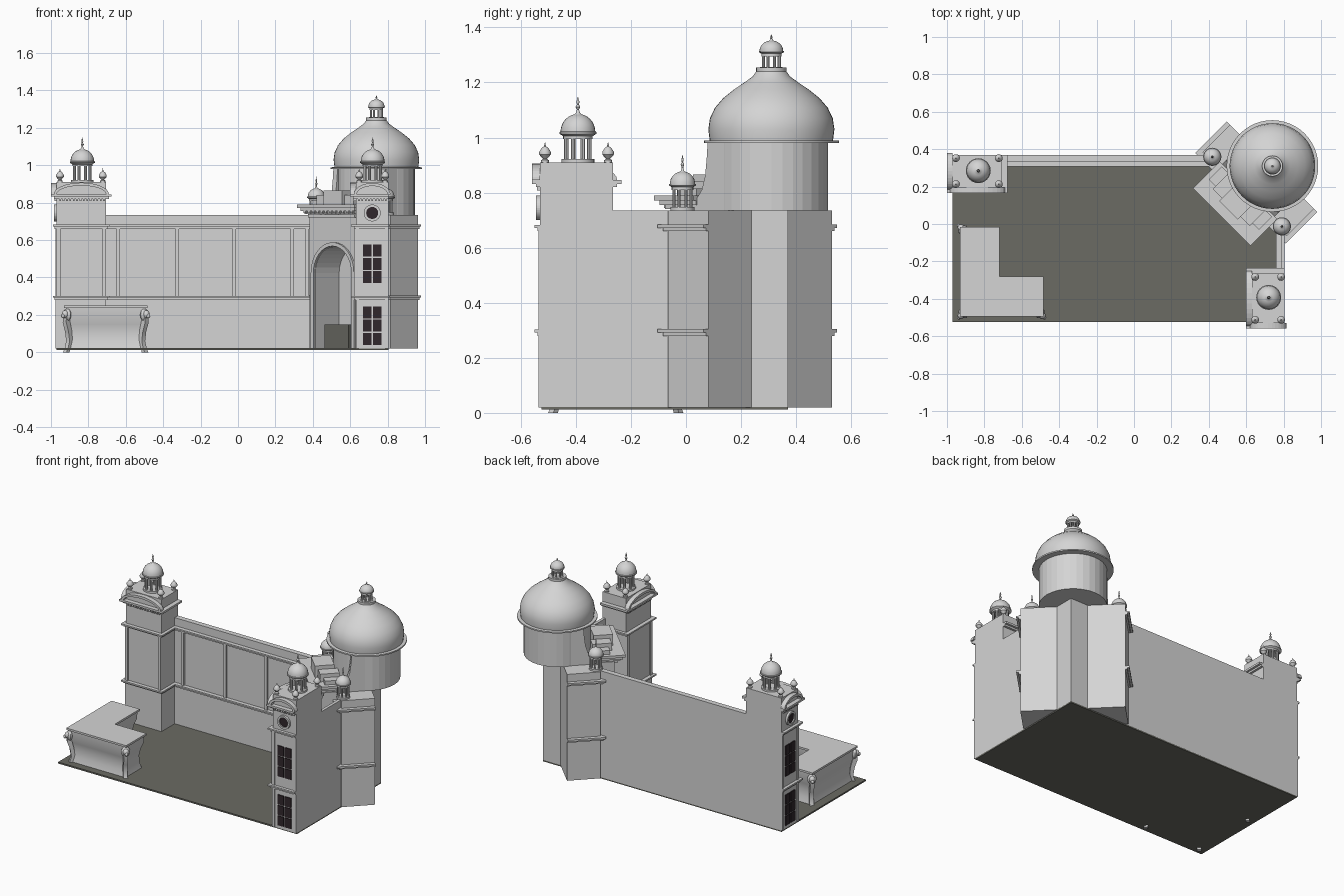
import bpy, bmesh
from math import sin, cos, pi, sqrt
from mathutils import Matrix, Vector

cube = bpy.data.objects.get("Cube")
if cube:
    bpy.data.objects.remove(cube)


def material(name, col):
    m = bpy.data.materials.new(name)
    m.use_nodes = True
    m.diffuse_color = (*col, 1)
    m.node_tree.nodes["Principled BSDF"].inputs["Base Color"].default_value = (*col, 1)
    return m


STONE = material("pale stone", (0.66, 0.66, 0.66))
FLOOR = material("dark floor", (0.145, 0.145, 0.125))
GLASS = material("dark glass", (0.03, 0.02, 0.025))


def frame(origin, ax, ay):
    m = Matrix.Identity(4)
    m.col[0] = (*ax, 0, 0)
    m.col[1] = (*ay, 0, 0)
    m.col[3] = (*origin, 0, 1)
    return m


S = sqrt(0.5)
WORLD = Matrix.Identity(4)
DIAG = frame((0, 0), (S, -S), (S, S))              # along the gate, then backwards
RIGHT = frame((0.805, -0.53), (0, 1), (-1, 0))     # outer corner of each tower
LEFT = frame((-0.97, 0.37), (1, 0), (0, -1))


def finish(name, bm, mat=STONE, m=WORLD, smooth=False):
    bm.transform(m)
    bmesh.ops.recalc_face_normals(bm, faces=bm.faces)
    if smooth:
        for f in bm.faces:
            f.smooth = True
        for e in bm.edges:
            e.smooth = e.calc_face_angle(0) < 0.6
    me = bpy.data.meshes.new(name)
    bm.to_mesh(me)
    bm.free()
    me.materials.append(mat)
    ob = bpy.data.objects.new(name, me)
    bpy.context.collection.objects.link(ob)
    return ob


def box(bm, x0, x1, y0, y1, z0, z1):
    mid = Vector((x0 + x1, y0 + y1, z0 + z1)) / 2
    size = Matrix.Diagonal((x1 - x0, y1 - y0, z1 - z0, 1))
    bmesh.ops.create_cube(bm, size=1, matrix=Matrix.Translation(mid) @ size)


def prism(bm, pts, d0, d1, axis="y"):
    """Extrude an outline: axis y takes (x, z), axis x takes (y, z), axis z takes (x, y)."""
    put = {"y": lambda p, d: (p[0], d, p[1]), "x": lambda p, d: (d, p[0], p[1]),
           "z": lambda p, d: (p[0], p[1], d)}[axis]
    a, b = [[bm.verts.new(put(p, d)) for p in pts] for d in (d0, d1)]
    bm.faces.new(a)
    bm.faces.new(b)
    for i in range(len(pts)):
        j = (i + 1) % len(pts)
        bm.faces.new((a[i], a[j], b[j], b[i]))


def lathe(bm, profile, cx, cy, n=24):
    rings = []
    for r, z in profile:
        angles = [2 * pi * i / n for i in range(n)] if r > 0 else [0]
        rings.append([bm.verts.new((cx + r * cos(t), cy + r * sin(t), z)) for t in angles])
    for a, b in zip(rings, rings[1:]):
        for i in range(n):
            j = (i + 1) % n
            loop = [a[i % len(a)], a[j % len(a)], b[j % len(b)], b[i % len(b)]]
            bm.faces.new(list(dict.fromkeys(loop)))


def arc(c, w, z, h, n=16):
    return [(c - w * cos(pi * i / n), z + h * sin(pi * i / n)) for i in range(n + 1)]


def band(c, w, z, h, t, n=16):
    return arc(c, w, z, h, n) + arc(c, w - t, z, h - t, n)[::-1]


def cupola(name, m, x, y, z0, r, z1, z2, z3):
    """Columned lantern: columns z0-z1, dome to z2, spire to z3."""
    bm = bmesh.new()
    lathe(bm, [(0, z0), (r * .95, z0), (r * .95, z0 + .012), (0, z0 + .012)], x, y)
    for i in range(8):
        t = pi * (i + .5) / 4
        lathe(bm, [(r * .13, z0), (r * .13, z1)], x + r * .72 * cos(t), y + r * .72 * sin(t), 8)
    h = z2 - z1
    dome = [(r * cos(pi * i / 16), z1 + h * (.2 + .75 * sin(pi * i / 16))) for i in range(8)]
    s = z3 - z2
    spire = [(r * .12, z2), (r * .06, z2 + s * .2), (r * .14, z2 + s * .35),
             (r * .05, z2 + s * .5), (r * .09, z2 + s * .65), (0, z3)]
    lathe(bm, [(0, z1 - .01), (r * .85, z1 - .01), (r * .85, z1), (r * 1.06, z1 + h * .1),
               (r * 1.06, z1 + h * .18)] + dome + spire, x, y)
    finish(name, bm, STONE, m, True)


# Floor and boundary walls
bm = bmesh.new()
box(bm, -.97, .805, -.525, .37, .012, .022)
finish("floor", bm, FLOOR)
bm = bmesh.new()
box(bm, -.97, .805, .335, .37, .02, .735)
box(bm, .785, .805, -.53, .335, .02, .735)
finish("walls", bm)
bm = bmesh.new()
for z in (.28, .66):
    box(bm, -.7, .42, .318, .336, z, z + .012)
    box(bm, -.7, .42, .308, .336, z + .012, z + .022)
    box(bm, .76, .786, -.27, -.05, z, z + .022)
for x in (-.64, -.325, -.02, .29, .37):
    box(bm, x - .01, x + .01, .322, .336, .3, .66)
finish("wall_mouldings", bm)


# Matching end towers, windows on the narrow outer face
def tower(side, m):
    L, W, c = .265, .175, .0875
    bm = bmesh.new()
    box(bm, 0, L, 0, W, .02, .91)
    finish(side + "_tower", bm, STONE, m)
    bm = bmesh.new()
    for z in (.28, .66):
        box(bm, -.01, L + .01, 0, W + .01, z, z + .012)
        box(bm, -.02, L + .02, 0, W + .025, z + .012, z + .022)
    box(bm, -.015, L + .015, 0, W + .015, .82, .832)
    box(bm, -.03, L + .03, 0, W + .03, .832, .845)
    for i in range(14):
        box(bm, .015 + i * .018, .024 + i * .018, W, W + .012, .808, .82)
    for i in range(9):
        box(bm, -.012, 0, .01 + i * .018, .019 + i * .018, .808, .82)
    for p in (0, L - .02):
        box(bm, p, p + .02, W, W + .01, .3, .66)
    for p in (0, W - .018):
        for z0, z1 in ((.02, .28), (.3, .66)):
            box(bm, -.006, 0, p, p + .018, z0, z1)
    # curved pediments on the two show faces
    prism(bm, band(L / 2, L / 2 + .015, .845, .062, .016), W, W + .03)
    prism(bm, band(c, c + .01, .845, .06, .016), -.03, 0, "x")
    finish(side + "_tower_mouldings", bm, STONE, m)
    bm = bmesh.new()
    for z0 in (.04, .37):
        for row in range(3):
            for b in (.037, .092):
                box(bm, -.006, .001, b, b + .045, z0 + row * .071, z0 + row * .071 + .064)
    prism(bm, arc(c, .032, .745, .032) + arc(c, -.032, .745, -.032)[1:-1], -.006, .001, "x")
    finish(side + "_tower_windows", bm, GLASS, m)
    bm = bmesh.new()
    prism(bm, band(c, .045, .745, .045, .013), -.014, 0, "x")
    prism(bm, band(c, .045, .745, -.045, .013)[:17] + arc(c, .032, .745, -.032)[::-1], -.014, 0, "x")
    finish(side + "_tower_round_frame", bm, STONE, m)
    cupola(side + "_tower_cupola", m, L / 2 + .005, .085, .91, .063, 1.005, 1.09, 1.15)
    bm = bmesh.new()
    for a in (.018, L - .018):
        for b in (.018, W - .018):
            lathe(bm, [(.014, .905), (.014, .918), (.007, .922), (.021, .938), (.021, .948),
                       (.012, .962), (.004, .968), (0, .985)], a, b, 12)
    finish(side + "_tower_corner_finials", bm, STONE, m, True)


tower("right", RIGHT)
tower("left", LEFT)

# Diagonal corner gate with a deep arched niche
C = .305


def portal(x0, x1):
    return [(x0, .735), (x0, .02), (C - .14, .02)] + arc(C, .14, .425, .14) + \
        [(C + .14, .02), (x1, .02), (x1, .735)]


bm = bmesh.new()
prism(bm, portal(.12, .49), .42, .53)
prism(bm, portal(-.012, .622), .53, .6)
box(bm, -.012, .622, .6, .738, .02, .735)
finish("corner_gate", bm, STONE, DIAG)
bm = bmesh.new()
prism(bm, band(C, .163, .425, .163, .02), .408, .42)
for u in (C - .163, C + .143):
    box(bm, u, u + .02, .408, .42, .02, .425)
for u0, u1 in ((-.012, .125), (.485, .622)):
    for z in (.28, .66):
        box(bm, u0 - .012, u1 + .012, .515, .738, z, z + .012)
        box(bm, u0 - .025, u1 + .025, .5, .738, z + .012, z + .024)
finish("gate_mouldings", bm, STONE, DIAG)
bm = bmesh.new()
box(bm, .215, .395, .44, .47, .02, .15)
finish("gate_barrier", bm, FLOOR, DIAG)

# Stepped canopy and crest over the gate
bm = bmesh.new()
for i, z in enumerate((.72, .74, .755, .772)):
    d = i * .014
    box(bm, .13 - d, .48 + d, .4 - d, .56, z, z + .017)
for i in range(12):
    box(bm, .12 + i * .032, .136 + i * .032, .375, .4, .745, .772)
box(bm, .235, .375, .41, .53, .788, .865)
for s in (-1, 1):
    box(bm, C + s * .105 - .035, C + s * .105 + .035, .43, .55, .788, .84)
    box(bm, C + s * .165 - .025, C + s * .165 + .025, .45, .55, .788, .815)
finish("gate_canopy", bm, STONE, DIAG)

# Scroll buttresses and pier cupolas
bm = bmesh.new()
scroll = [(.52, .735), (.53, .77), (.56, .78), (.585, .81), (.602, .86), (.61, .92),
          (.615, .98), (.7, .98), (.7, .735)]
for s in (-1, 1):
    prism(bm, scroll, C + s * .183 - .016, C + s * .183 + .016, "x")
    cupola("left_pier_cupola" if s < 0 else "right_pier_cupola", DIAG,
           C + s * .263, .55, .735, .046, .82, .88, .94)
finish("scroll_buttresses", bm, STONE, DIAG)

# Great dome on its drum
dx, dy = .74, .31
bm = bmesh.new()
lathe(bm, [(0, .735), (.205, .735), (.205, .982), (0, .982)], dx, dy, 32)
finish("dome_drum", bm)
bm = bmesh.new()
lathe(bm, [(0, .98), (.245, .98), (.245, .989), (.224, .99), (.229, 1.03), (.223, 1.07),
           (.205, 1.108), (.175, 1.143), (.135, 1.175), (.095, 1.202), (.068, 1.222),
           (.055, 1.24), (.055, 1.255), (0, 1.255)], dx, dy, 48)
finish("great_dome", bm, STONE, WORLD, True)
cupola("dome_lantern", WORLD, dx, dy, 1.245, .043, 1.305, 1.355, 1.375)

# L-shaped counter with curved sides
corners = [(-.93, -.495, 1, 1), (-.485, -.495, -1, 1), (-.485, -.28, -1, -1),
           (-.72, -.28, -1, -1), (-.72, -.015, -1, -1), (-.93, -.015, 1, -1)]


def outline(d):
    return [(x + sx * d, y + sy * d) for x, y, sx, sy in corners]


bm = bmesh.new()
rings = [[bm.verts.new((x, y, z)) for x, y in outline(d)]
         for z, d in ((.02, .02), (.06, .03), (.11, .032), (.15, .025), (.19, .012), (.24, .01))]
for a, b in zip(rings, rings[1:]):
    for i in range(6):
        bm.faces.new((a[i], a[i - 1], b[i - 1], b[i]))
bm.faces.new(rings[0])
bm.faces.new(rings[-1])
finish("counter_body", bm, STONE, WORLD, True)
bm = bmesh.new()
prism(bm, outline(0), .237, .25, "z")
finish("counter_top", bm)

# Carved beast heads on curved legs at three counter corners
leg = [(.012, .2), (.014, .16), (-.004, .11), (-.012, .06), (0, .02), (.012, 0),
       (-.012, 0), (-.022, .03), (-.034, .07), (-.028, .12), (-.014, .17), (-.014, .2)]
for name, i in (("front_left", 0), ("front_right", 1), ("back_left", 5)):
    x, y, sx, sy = corners[i]
    m = frame((x + sx * .012, y + sy * .012), (-sx * S, -sy * S), (sy * S, -sx * S))
    bm = bmesh.new()
    prism(bm, leg, -.013, .013)
    finish(name + "_counter_leg", bm, STONE, m, True)
    bm = bmesh.new()
    for px, pz, r, fx in ((-.004, .2, .034, .5), (.008, .203, .022, .9), (.024, .194, .012, 1)):
        bmesh.ops.create_uvsphere(bm, u_segments=14, v_segments=8, radius=r,
                                  matrix=Matrix.Translation((px, 0, pz)) @ Matrix.Diagonal((fx, .85, 1, 1)))
    finish(name + "_counter_head", bm, STONE, m, True)
